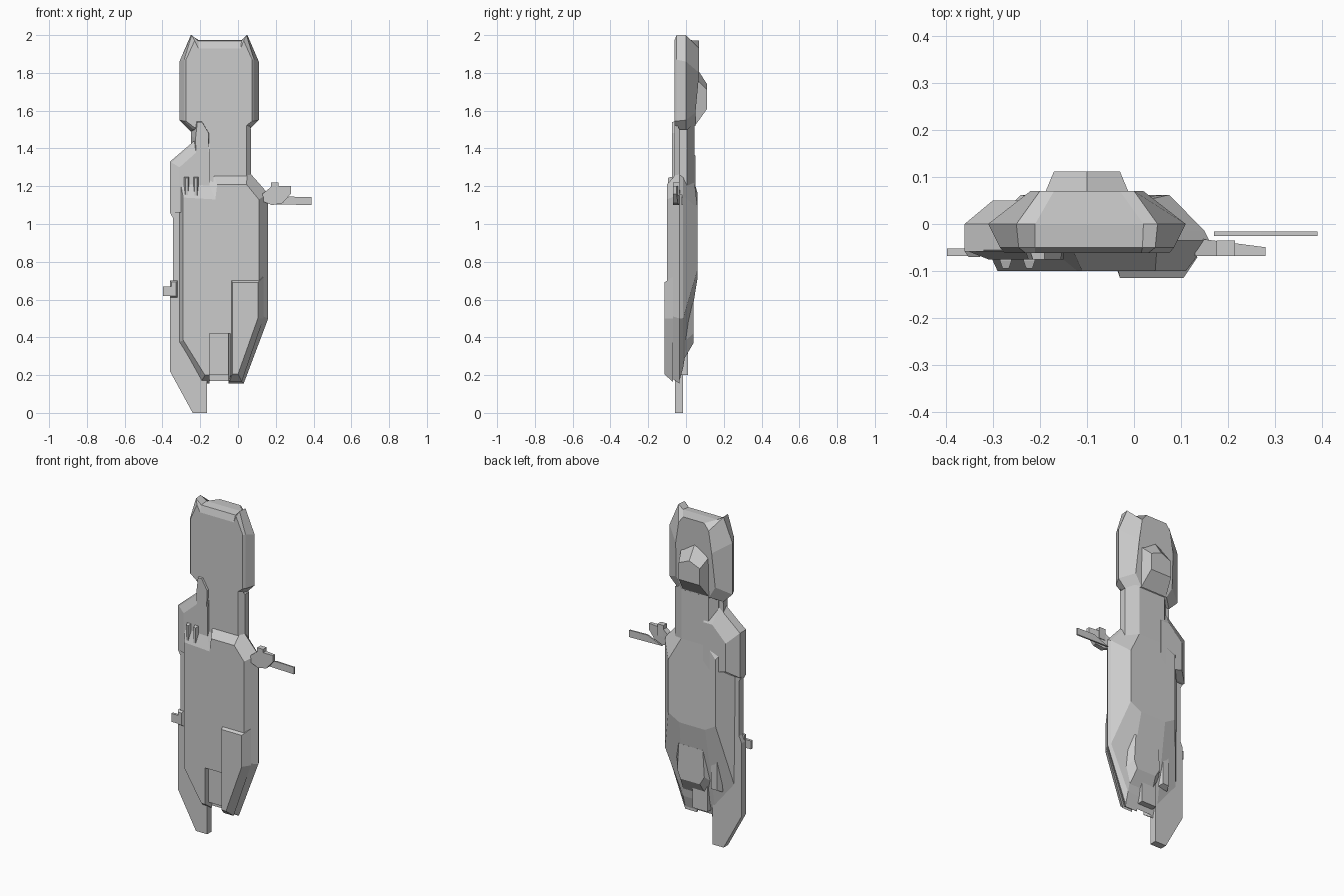
import bpy, bmesh


def loft(name, *sections):
    """Join matching outlines of (x, z) or (x, z, own y); each section is (y, points)."""
    bm = bmesh.new()
    rings = []
    for y, pts in sections:
        rings.append([bm.verts.new((p[0], p[2] if len(p) > 2 else y, p[1])) for p in pts])
    n = len(rings[0])
    for a, b in zip(rings, rings[1:]):
        for i in range(n):
            j = (i + 1) % n
            bm.faces.new((a[i], a[j], b[j], b[i]))
    bm.faces.new(rings[0])
    bm.faces.new(rings[-1])
    bmesh.ops.recalc_face_normals(bm, faces=bm.faces)
    me = bpy.data.meshes.new(name)
    bm.to_mesh(me)
    bm.free()
    ob = bpy.data.objects.new(name, me)
    bpy.context.collection.objects.link(ob)
    return ob


def rect(x0, x1, z0, z1):
    return [(x0, z0), (x1, z0), (x1, z1), (x0, z1)]


def block(name, x0, x1, y0, y1, z0, z1, front=0.0, back=0.0):
    """Box whose front and back faces may be inset to give bevelled rims."""
    m = (y0 + y1) / 2

    def r(i):
        return rect(x0 + i, x1 - i, z0 + i, z1 - i)
    return loft(name, (y0, r(front)), (m, r(0)), (y1, r(back)))


# Front half of the hull with the stern notch
loft("hull_front",
     (-0.10, [(-0.29, 1.14), (-0.12, 1.13), (-0.11, 1.21), (0.045, 1.21), (0.11, 1.13),
              (0.11, 0.52), (-0.005, 0.2), (-0.04, 0.2), (-0.04, 0.42), (-0.15, 0.42),
              (-0.15, 0.2), (-0.175, 0.2), (-0.29, 0.385)]),
     (-0.035, [(-0.32, 1.30), (-0.2, 1.32), (-0.14, 1.285), (0.05, 1.285), (0.16, 1.16),
               (0.16, 0.5), (0.03, 0.155), (-0.05, 0.155), (-0.05, 0.43), (-0.15, 0.43),
               (-0.15, 0.155), (-0.2, 0.155), (-0.32, 0.37)]))

# Rear half of the hull, sloping towards the stern
loft("hull_back",
     (-0.035, [(-0.32, 1.30), (-0.2, 1.34), (0.05, 1.285), (0.16, 1.16),
               (0.16, 0.5), (0.03, 0.17), (-0.2, 0.17), (-0.32, 0.37)]),
     (-0.015, [(-0.32, 1.28), (-0.2, 1.33), (0.05, 1.27), (0.15, 1.15),
               (0.15, 0.5), (0.03, 0.24), (-0.18, 0.24), (-0.31, 0.4)]),
     (0.062, [(-0.24, 1.16), (-0.17, 1.22, 0.045), (0.0, 1.22, 0.045), (0.075, 1.08),
              (0.075, 0.76), (0.0, 0.72), (-0.17, 0.72), (-0.24, 0.76)]))

# Raised front panel and floor of the stern notch
loft("raised_panel",
     (-0.115, [(-0.03, 0.69), (0.105, 0.69), (0.105, 0.5), (0.0, 0.205), (-0.03, 0.205)]),
     (-0.07, [(-0.04, 0.72), (0.135, 0.72), (0.135, 0.5), (0.02, 0.165), (-0.045, 0.165)]))
block("notch_floor", -0.15, -0.05, -0.065, 0.01, 0.2, 0.43)

# Engine housing on the rear of the stern
loft("engine_housing",
     (-0.03, [(-0.2, 0.58), (0.09, 0.58), (0.07, 0.36), (0.03, 0.25), (-0.14, 0.25), (-0.19, 0.36)]),
     (0.04, [(-0.14, 0.58), (0.02, 0.58), (0.03, 0.42), (0.01, 0.37), (-0.12, 0.37), (-0.15, 0.42)]))
block("engine_side_pod", -0.24, -0.17, -0.03, 0.025, 0.34, 0.58, back=0.015)

# Long side plate reaching to the ground
plate = [(-0.36, 1.33), (-0.22, 1.44), (-0.165, 1.3), (-0.165, 0.0), (-0.24, 0.0), (-0.36, 0.22),
         (-0.36, 0.66), (-0.343, 0.7), (-0.343, 1.03), (-0.36, 1.06)]
loft("side_plate", (-0.058, plate), (-0.015, plate))

# Shoulder block on the plate side
loft("shoulder",
     (-0.075, [(-0.31, 1.06), (-0.31, 1.30), (-0.22, 1.38), (-0.15, 1.38), (-0.15, 1.06)]),
     (-0.055, [(-0.36, 1.06), (-0.36, 1.33), (-0.22, 1.45), (-0.15, 1.45), (-0.15, 1.06)]),
     (0.0, [(-0.36, 1.06), (-0.36, 1.33), (-0.22, 1.45), (-0.15, 1.45), (-0.15, 1.06)]),
     (0.05, [(-0.30, 1.10), (-0.30, 1.27), (-0.21, 1.36), (-0.15, 1.36), (-0.15, 1.06)]))
for x in (-0.285, -0.235):
    block("shoulder_rib", x, x + 0.025, -0.095, -0.06, 1.13, 1.25, front=0.006)

# Neck with its side conduit
loft("neck",
     (-0.062, rect(-0.2, 0.045, 1.2, 1.56)),
     (-0.035, rect(-0.22, 0.07, 1.2, 1.5)),
     (0.005, rect(-0.22, 0.07, 1.2, 1.5)),
     (0.045, rect(-0.18, 0.0, 1.15, 1.54)))
loft("neck_conduit",
     (-0.075, [(-0.21, 1.1), (-0.16, 1.1), (-0.155, 1.48), (-0.19, 1.54), (-0.215, 1.54), (-0.225, 1.45)]),
     (0.0, [(-0.24, 1.1), (-0.15, 1.1), (-0.15, 1.49), (-0.19, 1.55), (-0.24, 1.55), (-0.25, 1.47)]))

# Head: bevelled front, wide seam, faceted back
loft("head",
     (-0.062, [(-0.275, 1.545), (-0.23, 1.51), (0.03, 1.51), (0.075, 1.545), (0.075, 1.87),
               (0.03, 1.97), (0.015, 1.93), (-0.21, 1.93), (-0.23, 1.97), (-0.275, 1.87)]),
     (-0.05, [(-0.285, 1.545), (-0.235, 1.50), (0.035, 1.50), (0.085, 1.545), (0.085, 1.87),
              (0.045, 2.0), (0.018, 1.97), (-0.21, 1.97), (-0.245, 2.0), (-0.285, 1.87)]),
     (0.0, [(-0.31, 1.55), (-0.25, 1.49), (0.05, 1.49), (0.11, 1.55), (0.11, 1.86),
            (0.05, 2.0), (0.02, 1.975), (-0.21, 1.975), (-0.25, 2.0), (-0.31, 1.86)]),
     (0.07, [(-0.23, 1.59, 0.05), (-0.19, 1.52, 0.05), (-0.01, 1.52, 0.05), (0.03, 1.59, 0.05),
             (0.02, 1.8), (0.0, 1.93), (-0.03, 1.97), (-0.17, 1.97), (-0.2, 1.93), (-0.22, 1.8)]))
loft("head_back_pod",
     (0.04, [(-0.19, 1.51), (-0.01, 1.51), (0.0, 1.78), (-0.1, 1.85), (-0.2, 1.78)]),
     (0.112, [(-0.17, 1.61), (-0.03, 1.61), (-0.03, 1.71), (-0.1, 1.74), (-0.17, 1.71)]))

# Side arm with node and thin blade
arm = [(0.13, 1.16), (0.13, 1.12), (0.18, 1.10), (0.235, 1.11), (0.28, 1.16), (0.28, 1.20), (0.18, 1.20)]
loft("side_arm", (-0.068, arm), (-0.03, [(x, z, -0.03 - 0.13 * (x - 0.13)) for x, z in arm]))
block("arm_node", 0.175, 0.215, -0.068, -0.035, 1.15, 1.22)
blade = [(0.17, 1.105), (0.39, 1.10), (0.39, 1.142), (0.27, 1.145)]
loft("arm_blade", (-0.025, blade), (-0.016, blade))

# Small sensor stub on the plate side
block("sensor_stub", -0.36, -0.32, -0.07, -0.045, 0.61, 0.70, front=0.008)
block("sensor_tip", -0.397, -0.34, -0.068, -0.052, 0.62, 0.67)
